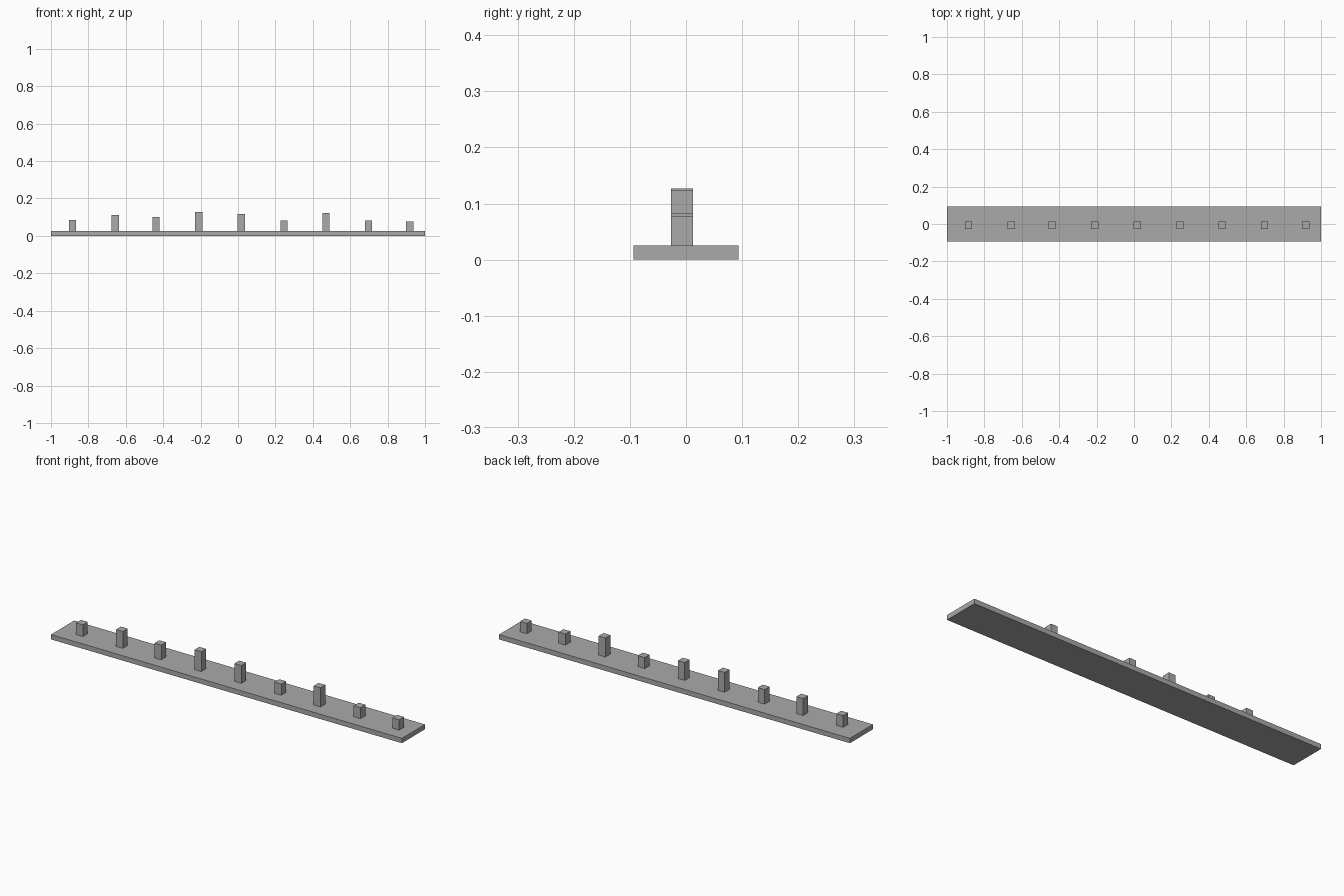
import bpy

cube = bpy.data.objects.get("Cube")
if cube:
    bpy.data.objects.remove(cube, do_unlink=True)

# Single plain grey
grey = bpy.data.materials.new("plain_grey")
grey.use_nodes = True
colour = (0.4, 0.4, 0.4, 1)
grey.diffuse_color = colour
grey.node_tree.nodes["Principled BSDF"].inputs["Base Color"].default_value = colour


def box(name, low, high):
    """Box spanning two opposite corners."""
    centre = [(a + b) / 2 for a, b in zip(low, high)]
    bpy.ops.mesh.primitive_cube_add(size=1, location=centre)
    obj = bpy.context.object
    obj.name = name
    obj.scale = [b - a for a, b in zip(low, high)]
    bpy.ops.object.transform_apply(location=False, rotation=False, scale=True)
    obj.data.materials.append(grey)
    return obj


# Long flat board
BOARD_TOP = 0.025
box("board", (-1, -0.094, 0), (1, 0.094, BOARD_TOP))

# Row of square pegs with uneven heights: (x centre, top)
HALF = 0.0195
pegs = [(-0.885, 0.085), (-0.657, 0.112), (-0.438, 0.1),
        (-0.21, 0.127), (0.018, 0.117), (0.246, 0.082),
        (0.47, 0.123), (0.698, 0.082), (0.918, 0.078)]
for i, (x, top) in enumerate(pegs, 1):
    box(f"peg_{i}", (x - HALF, -0.027, BOARD_TOP), (x + HALF, 0.0125, top))
